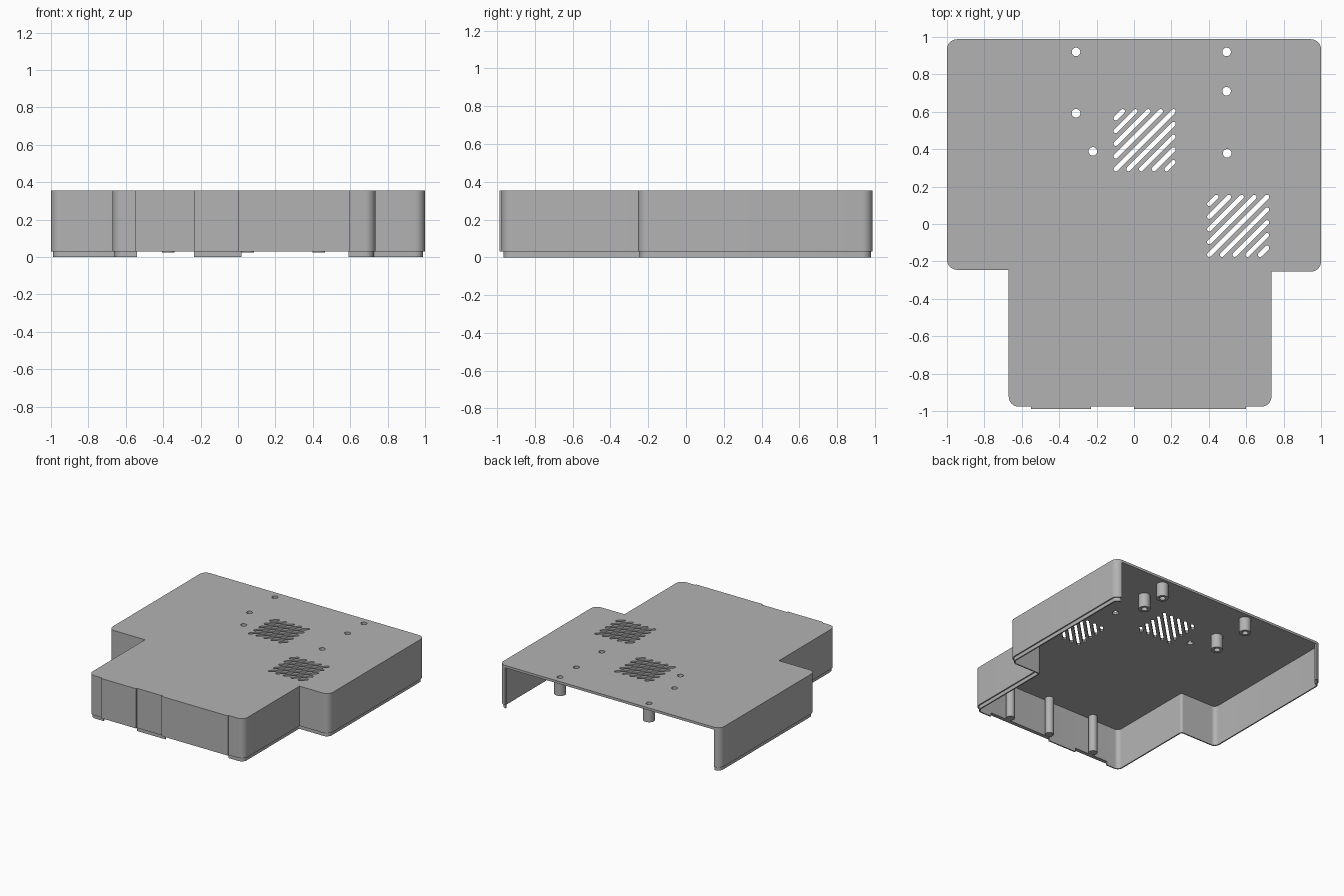
import bpy, bmesh, math
from mathutils import Vector

if "Cube" in bpy.data.objects:
    bpy.data.objects.remove(bpy.data.objects["Cube"], do_unlink=True)

# Material
grey = bpy.data.materials.new("light_grey_plastic")
grey.use_nodes = True
colour = (0.45, 0.45, 0.45, 1)
grey.diffuse_color = colour
grey.node_tree.nodes["Principled BSDF"].inputs["Base Color"].default_value = colour

TOP, SKIN, SEAM = 0.355, 0.02, 0.03
UNDER = TOP - SKIN
BACK, FRONT = 0.988, -0.977
OUTLINE = [Vector(p) for p in [
    (1, BACK), (1, -0.255), (0.735, -0.255), (0.735, FRONT),
    (-0.67, FRONT), (-0.67, -0.245), (-1, -0.245), (-1, BACK)]]


def extrude(name, loops, z0, z1):
    """Solid from closed 2D loops; inner loops become holes."""
    curve = bpy.data.curves.new(name, "CURVE")
    curve.dimensions = "2D"
    curve.fill_mode = "BOTH"
    curve.extrude = (z1 - z0) / 2
    for loop in loops:
        spline = curve.splines.new("POLY")
        spline.points.add(len(loop) - 1)
        for point, p in zip(spline.points, loop):
            point.co = (p[0], p[1], 0, 1)
        spline.use_cyclic_u = True
    temp = bpy.data.objects.new(name + "_profile", curve)
    bpy.context.collection.objects.link(temp)
    graph = bpy.context.evaluated_depsgraph_get()
    mesh = bpy.data.meshes.new_from_object(temp.evaluated_get(graph))
    bpy.data.objects.remove(temp, do_unlink=True)
    bm = bmesh.new()
    bm.from_mesh(mesh)
    bmesh.ops.remove_doubles(bm, verts=bm.verts, dist=0.00005)
    bmesh.ops.translate(bm, verts=bm.verts, vec=(0, 0, (z0 + z1) / 2))
    bmesh.ops.recalc_face_normals(bm, faces=bm.faces)
    bm.to_mesh(mesh)
    bm.free()
    mesh.materials.clear()
    mesh.materials.append(grey)
    obj = bpy.data.objects.new(name, mesh)
    bpy.context.collection.objects.link(obj)
    bpy.ops.object.select_all(action="DESELECT")
    obj.select_set(True)
    bpy.context.view_layer.objects.active = obj
    bpy.ops.object.shade_smooth_by_angle(angle=math.radians(30))
    return obj


def circle(x, y, r, n=24):
    return [(x + r * math.cos(math.tau * i / n), y + r * math.sin(math.tau * i / n))
            for i in range(n)]


def rect(x0, x1, y0, y1):
    return [(x0, y0), (x1, y0), (x1, y1), (x0, y1)]


def corners(inset):
    """Rounded corner arcs of the outline, moved inward."""
    arcs = []
    for i, p in enumerate(OUTLINE):
        d_in = (p - OUTLINE[i - 1]).normalized()
        d_out = (OUTLINE[(i + 1) % len(OUTLINE)] - p).normalized()
        shift = sum((Vector((d.y, -d.x)) for d in (d_in, d_out)), Vector((0, 0)))
        p = p + shift * inset
        r = 0.055 - inset if d_in.cross(d_out) < 0 else inset
        if r < 0.001:
            arcs.append([p])
            continue
        centre = p - d_in * r + d_out * r
        angles = [math.pi / 2 * k / 8 for k in range(9)]
        arcs.append([centre + r * (d_in * math.sin(t) - d_out * math.cos(t))
                     for t in angles])
    return arcs


def flat(arcs):
    return [p for arc in arcs for p in arc]


def slots(cx, cy, half=0.163, pitch=0.068, width=0.024):
    """Diagonal round-ended slots filling a square."""
    loops = []
    along, across = Vector((1, 1)).normalized(), Vector((-1, 1)).normalized()
    r = width / 2
    for k in range(-4, 5):
        off = k * pitch
        mid = Vector((cx - off / 2, cy + off / 2))
        reach = max((half - abs(off) / 2) * math.sqrt(2) - r, 0.012)
        loop = []
        for side in (1, -1):
            for i in range(7):
                t = -math.pi / 2 + math.pi * i / 6
                loop.append(mid + side * (along * (reach + r * math.cos(t))
                                          + across * r * math.sin(t)))
        loops.append(loop)
    return loops


# Top plate with screw holes and two vents
boss_spots = [(-0.31, 0.92), (0.495, 0.92), (0.495, 0.71), (-0.31, 0.592)]
plain_holes = [(-0.22, 0.388), (0.498, 0.378)]
holes = [circle(x, y, 0.023) for x, y in boss_spots + plain_holes]
extrude("top_plate",
        [flat(corners(0))] + holes + slots(0.057, 0.448) + slots(0.557, -0.01),
        UNDER, TOP)

# Side wall, open along the back
extrude("side_wall", [flat(corners(0)) + flat(corners(SKIN))[::-1]], SEAM, UNDER)

# Inset lip under the wall, broken at the front panels
outer, inner = corners(0.01), corners(SKIN)
y_out, y_in = FRONT + 0.01, FRONT + SKIN
extrude("left_lip", [flat(outer[:4]) + [(0.59, y_out), (0.59, y_in)]
                     + flat(inner[:4])[::-1]], 0, SEAM)
extrude("right_lip", [[(-0.54, y_out)] + flat(outer[4:])
                      + flat(inner[4:])[::-1] + [(-0.54, y_in)]], 0, SEAM)
extrude("front_lip", [rect(-0.235, 0.02, y_out, y_in)], 0, SEAM)

# Raised front panels
for name, x0, x1 in (("right_front_panel", -0.55, -0.23), ("left_front_panel", 0, 0.6)):
    extrude(name, [rect(x0, x1, -BACK, FRONT)], SEAM, TOP)

# Hollow screw bosses
for x, y in boss_spots:
    extrude("screw_boss", [circle(x, y, 0.045), circle(x, y, 0.023)], 0.22, UNDER)

# Long support posts behind the front wall
for x in (-0.372, 0.052, 0.432):
    extrude("support_post", [circle(x, -0.92, 0.033)], 0.025, UNDER)
